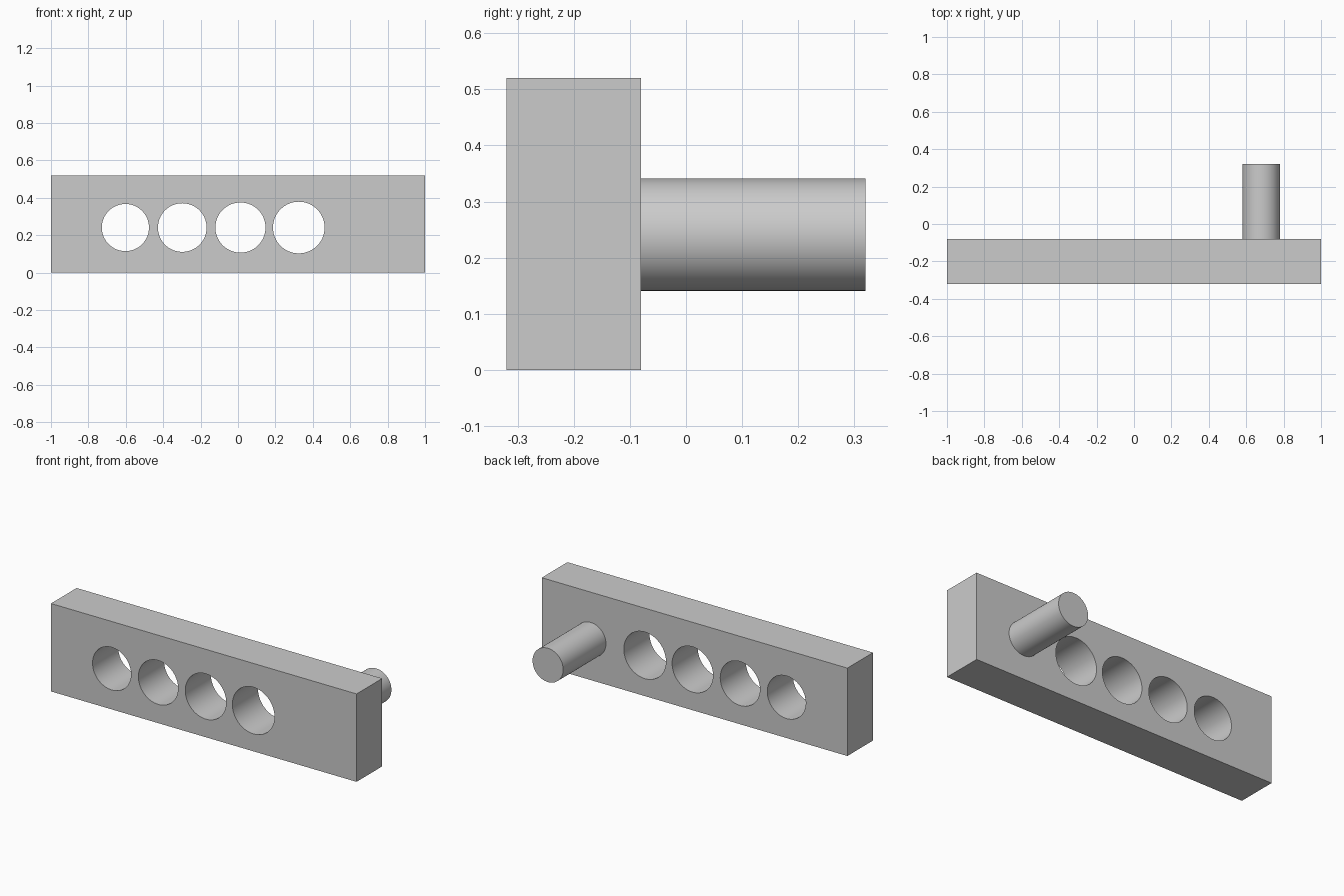
import bpy
import math

cube = bpy.data.objects.get("Cube")
if cube:
    bpy.data.objects.remove(cube, do_unlink=True)

# Single grey finish
GREY = (0.6, 0.6, 0.6, 1.0)
grey = bpy.data.materials.new("plain_grey")
grey.use_nodes = True
grey.diffuse_color = GREY
for node in grey.node_tree.nodes:
    if node.type == 'BSDF_PRINCIPLED':
        node.inputs["Base Color"].default_value = GREY

AXIS_Z = 0.241
BAR_FRONT, BAR_BACK, BAR_HEIGHT = -0.32, -0.08, 0.52


def rod(name, x, radius, y_start, y_end):
    """Cylinder running front to back."""
    bpy.ops.mesh.primitive_cylinder_add(
        vertices=96, radius=radius, depth=y_end - y_start,
        location=(x, (y_start + y_end) / 2, AXIS_Z),
        rotation=(math.pi / 2, 0, 0))
    obj = bpy.context.object
    obj.name = name
    obj.data.materials.append(grey)
    return obj


def smooth(obj):
    bpy.ops.object.select_all(action='DESELECT')
    obj.select_set(True)
    bpy.context.view_layer.objects.active = obj
    bpy.ops.object.shade_smooth_by_angle(angle=math.radians(30))


# Rectangular bar
bpy.ops.mesh.primitive_cube_add(
    size=1, location=(0, (BAR_FRONT + BAR_BACK) / 2, BAR_HEIGHT / 2))
bar = bpy.context.object
bar.name = "bar"
bar.scale = (2, BAR_BACK - BAR_FRONT, BAR_HEIGHT)
bpy.ops.object.transform_apply(location=False, rotation=False, scale=True)
bar.data.materials.append(grey)

# Row of through holes, growing slightly towards the peg
for x, radius in ((-0.602, 0.126), (-0.298, 0.130), (0.013, 0.134), (0.325, 0.138)):
    cutter = rod("hole_cutter", x, radius, BAR_FRONT - 0.1, BAR_BACK + 0.1)
    cutter.hide_render = True
    cut = bar.modifiers.new("hole", 'BOOLEAN')
    cut.operation = 'DIFFERENCE'
    cut.solver = 'EXACT'
    cut.object = cutter
    bpy.context.view_layer.objects.active = bar
    bpy.ops.object.modifier_apply(modifier=cut.name)
    bpy.data.objects.remove(cutter, do_unlink=True)
smooth(bar)

# Round peg on the back, seated slightly into the bar
peg = rod("peg", 0.68, 0.1, BAR_BACK - 0.02, 0.32)
smooth(peg)
